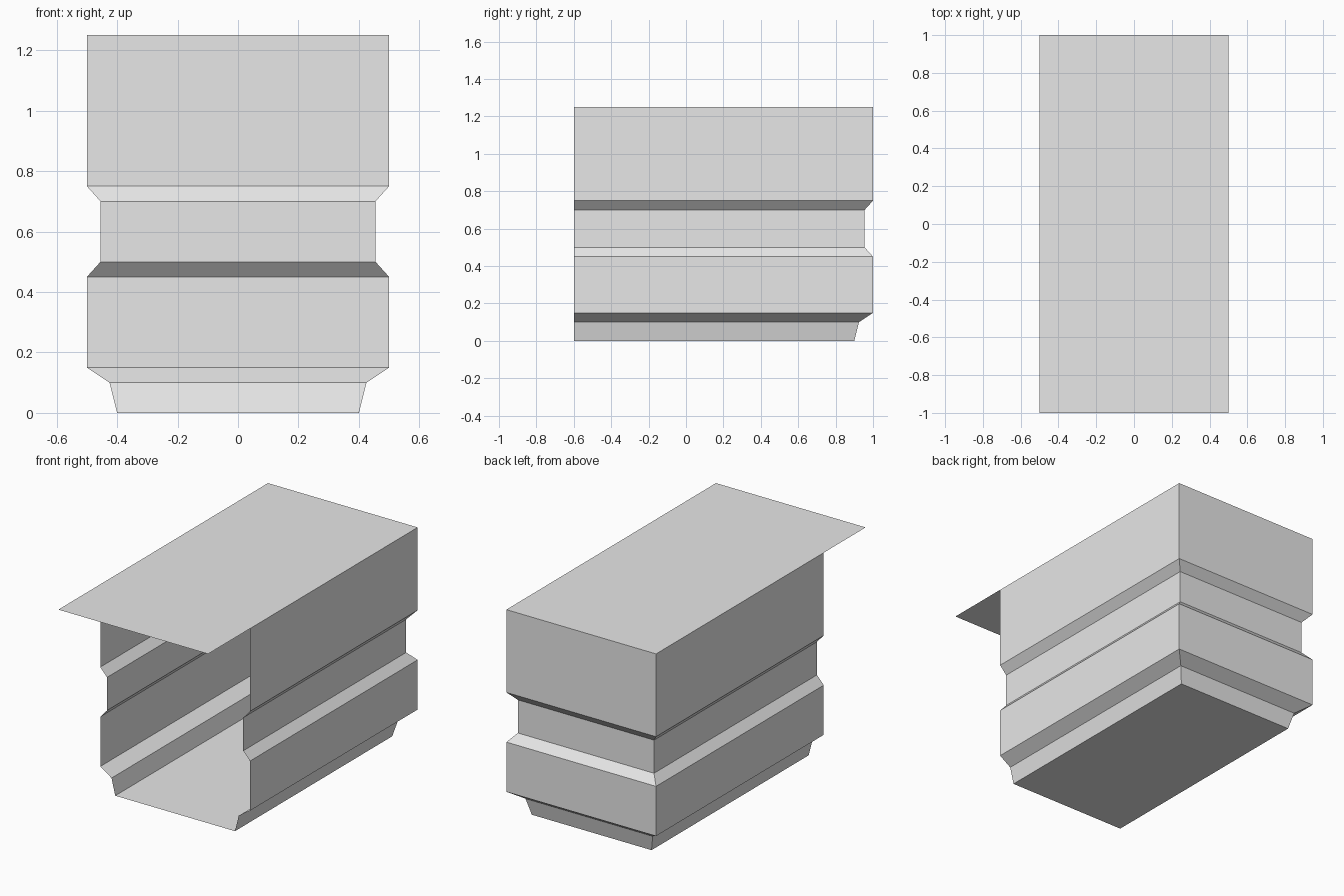
import bpy
import bmesh

cube = bpy.data.objects.get("Cube")
if cube:
    bpy.data.objects.remove(cube, do_unlink=True)

# Single plain grey
grey = bpy.data.materials.new("plain_grey")
grey.use_nodes = True
colour = (0.8, 0.8, 0.8, 1.0)
grey.diffuse_color = colour
grey.node_tree.nodes["Principled BSDF"].inputs["Base Color"].default_value = colour

FRONT = -0.6      # open front edge of the walls
BACK_SHIFT = 0.5  # back wall lies this far beyond the half width
TOP = 1.25

# Wall profile: half width, height
PROFILE = [(0.4, 0), (0.425, 0.1), (0.5, 0.15), (0.5, 0.45),
           (0.455, 0.5), (0.455, 0.7), (0.5, 0.75), (0.5, TOP)]


def finish(name, bm):
    mesh = bpy.data.meshes.new(name)
    bm.to_mesh(mesh)
    bm.free()
    mesh.materials.append(grey)
    obj = bpy.data.objects.new(name, mesh)
    bpy.context.collection.objects.link(obj)
    return obj


# Side and back walls: a U-shaped ring at each profile height, open at the front
bm = bmesh.new()
rings = []
for w, z in PROFILE:
    corners = [(w, FRONT), (w, w + BACK_SHIFT), (-w, w + BACK_SHIFT), (-w, FRONT)]
    rings.append([bm.verts.new((x, y, z)) for x, y in corners])
for low, high in zip(rings, rings[1:]):
    for i in range(3):
        bm.faces.new((low[i], low[i + 1], high[i + 1], high[i]))

# Floor closes the bottom ring
bm.faces.new(reversed(rings[0]))
finish("walls_and_floor", bm)

# Flat top panel overhanging the open front
bm = bmesh.new()
bm.faces.new([bm.verts.new((x, y, TOP))
              for x, y in ((-0.5, -1), (0.5, -1), (0.5, 1), (-0.5, 1))])
finish("top_panel", bm)
